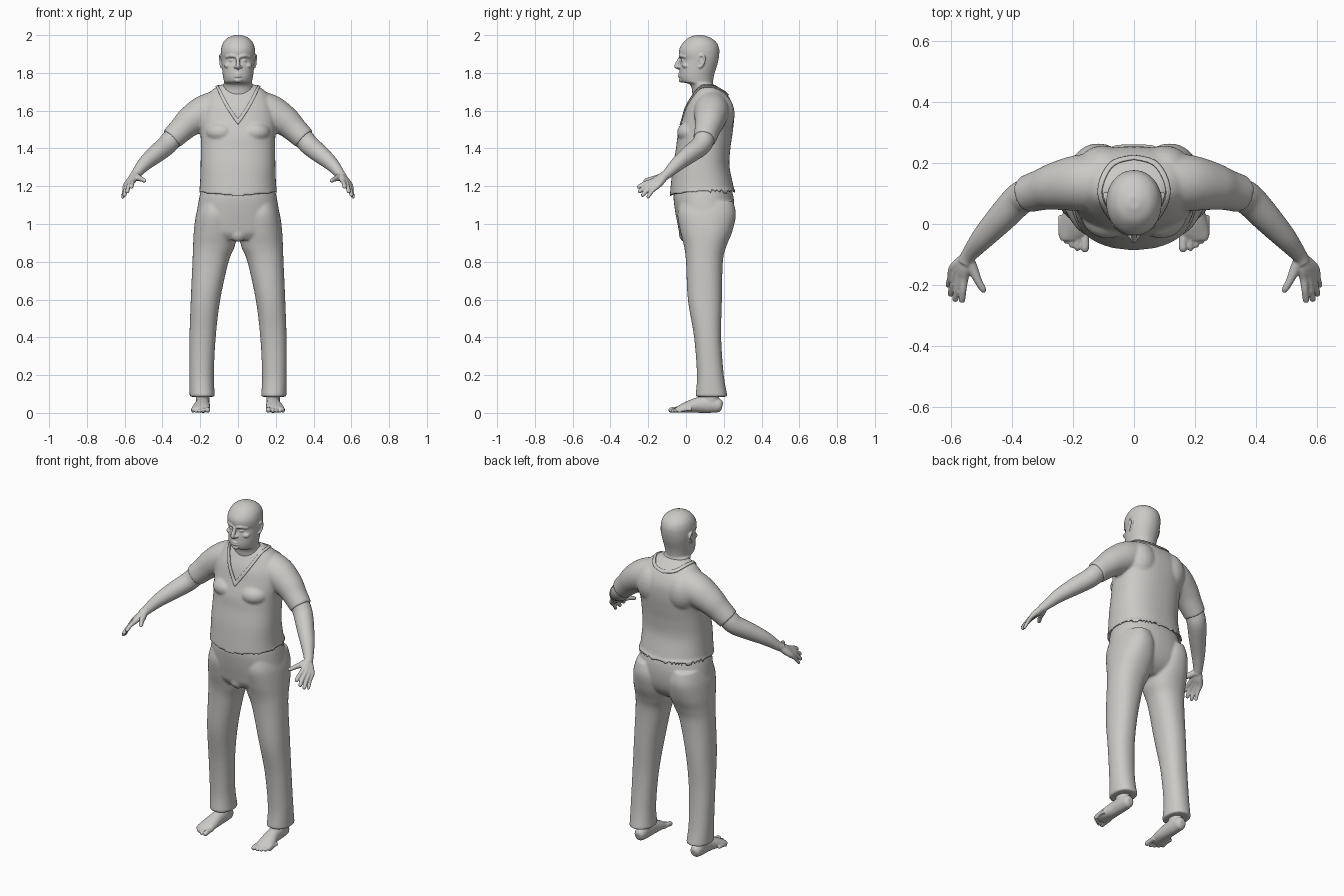
import bpy, bmesh, math
from mathutils import Vector, Matrix

mat = bpy.data.materials.new("light_grey")
mat.diffuse_color = (0.6, 0.59, 0.57, 1)


def smooth_rows(rows, steps=5):
    """Catmull-Rom interpolation of rows of numbers."""
    rows = [Vector(r) for r in rows]
    out = []
    for i in range(len(rows) - 1):
        a, b, c, d = rows[max(i - 1, 0)], rows[i], rows[i + 1], rows[min(i + 2, len(rows) - 1)]
        for k in range(steps):
            t = k / steps
            out.append(0.5 * (2 * b + (c - a) * t + (2 * a - 5 * b + 4 * c - d) * t * t
                              + (3 * b - a - 3 * c + d) * t ** 3))
    return out + [rows[-1]]


def loft(bm, rings):
    """Closed skin through rings of points."""
    vs = [[bm.verts.new(p) for p in r] for r in rings]
    n = len(vs[0])
    for a, b in zip(vs, vs[1:]):
        for i in range(n):
            bm.faces.new((a[i], a[(i + 1) % n], b[(i + 1) % n], b[i]))
    bm.faces.new(vs[0][::-1])
    bm.faces.new(vs[-1])


def power(v, e):
    return math.copysign(abs(v) ** e, v)


def stack(bm, rows, e=0.9, n=48):
    """Horizontal sections: z, x0, x1, y0, y1."""
    rings = []
    for z, x0, x1, y0, y1 in smooth_rows(rows):
        ang = [2 * math.pi * i / n for i in range(n)]
        rings.append([Vector(((x0 + x1) / 2 + (x1 - x0) / 2 * power(math.cos(a), e),
                              (y0 + y1) / 2 + (y1 - y0) / 2 * power(math.sin(a), e), z)) for a in ang])
    loft(bm, rings)


def tube(bm, rows, s=1, n=20):
    """Sections along a path: x, y, z, half width, half height; s mirrors x."""
    rows = smooth_rows([(r[0] * s, *r[1:], *([r[3]] if len(r) == 4 else [])) for r in rows])
    pts = [Vector(r[:3]) for r in rows]
    rings = []
    for i, (p, r) in enumerate(zip(pts, rows)):
        t = (pts[min(i + 1, len(pts) - 1)] - pts[max(i - 1, 0)]).normalized()
        up = Vector((0, 1, 0)) if abs(t.z) > 0.93 else Vector((0, 0, 1))
        u = t.cross(up).normalized()
        v = u.cross(t)
        rings.append([p + u * r[3] * math.cos(2 * math.pi * k / n)
                      + v * r[4] * math.sin(2 * math.pi * k / n) for k in range(n)])
    loft(bm, rings)


def ball(bm, c, r):
    m = Matrix.Translation(c) @ Matrix.Diagonal((*r, 1))
    bmesh.ops.create_uvsphere(bm, u_segments=20, v_segments=12, radius=1, matrix=m)


def finish(name, bm, voxel=0, soften=3):
    bmesh.ops.recalc_face_normals(bm, faces=bm.faces)
    me = bpy.data.meshes.new(name)
    bm.to_mesh(me)
    bm.free()
    me.materials.append(mat)
    me.shade_smooth()
    ob = bpy.data.objects.new(name, me)
    bpy.context.collection.objects.link(ob)
    if voxel:
        m = ob.modifiers.new("blend", 'REMESH')
        m.mode, m.voxel_size, m.use_smooth_shade = 'VOXEL', voxel, True
        m = ob.modifiers.new("soften", 'SMOOTH')
        m.factor, m.iterations = 0.5, soften
    return ob


SIDES = (1, -1)

# shirt: torso, chest and sleeves
bm = bmesh.new()
stack(bm, [(z, -x, x, a, b) for z, x, a, b in (
    (1.145, .208, -.086, .264), (1.22, .201, -.079, .247), (1.31, .198, -.069, .23),
    (1.40, .197, -.053, .235), (1.47, .198, -.044, .245), (1.55, .205, -.02, .254),
    (1.62, .195, .0, .25), (1.68, .165, .03, .222), (1.715, .13, .05, .185), (1.738, .09, .065, .15))], .85)
for v in bm.verts:
    if v.co.z < 1.15:
        v.co.z += .1 * abs(v.co.x) + .08 * (v.co.y + .08)
for s in SIDES:
    ball(bm, (.088 * s, .03, 1.485), (.085, .078, .06))
    ball(bm, (.1 * s, .18, 1.58), (.09, .078, .11))
    tube(bm, [(.06, .135, 1.63, .09), (.17, .135, 1.592, .093), (.25, .125, 1.545, .08),
              (.30, .113, 1.50, .068), (.352, .098, 1.45, .061)], s, 32)
shirt = finish("shirt", bm, .007, 6)

# neckline band laid onto the shirt
bm = bmesh.new()
half = [(0, .222, 1.68), (.075, .2, 1.695), (.122, .12, 1.735), (.112, .06, 1.715),
        (.07, .01, 1.63), (.035, -.018, 1.575), (0, -.03, 1.525)]
half = smooth_rows(half, 8)
path = half + [Vector((-p.x, p.y, p.z)) for p in half[-2:0:-1]]
centre = Vector((0, .09, 1.70))
grid = [[bm.verts.new(p.lerp(centre, .16 * k / 3)) for k in range(4)] for p in path]
for i, a in enumerate(grid):
    b = grid[(i + 1) % len(grid)]
    for k in range(3):
        bm.faces.new((a[k], a[k + 1], b[k + 1], b[k]))
band = finish("neckline_band", bm)
m = band.modifiers.new("lay", 'SHRINKWRAP')
m.target, m.wrap_mode, m.offset = shirt, 'ABOVE_SURFACE', .003
m = band.modifiers.new("thick", 'SOLIDIFY')
m.thickness, m.offset = .007, 0

# trousers: hips and legs
bm = bmesh.new()
stack(bm, [(z, -x, x, a, b) for z, x, a, b in (
    (1.20, .19, -.06, .235), (1.14, .205, -.066, .252), (1.07, .217, -.058, .255), (1.0, .227, -.045, .243),
    (.95, .2, -.034, .215), (.915, .13, -.01, .17))], .88)
for s in SIDES:
    stack(bm, [(z, *sorted((a * s, b * s)), c, d) for z, a, b, c, d in (
        (1.12, .04, .2, -.03, .25), (1.05, .012, .222, -.045, .264), (.96, .004, .234, -.03, .245),
        (.88, .018, .238, -.01, .213), (.8, .05, .241, 0, .195), (.6, .094, .25, .01, .19),
        (.4, .118, .257, .043, .186), (.2, .128, .258, .058, .2), (.085, .122, .256, .05, .22))])
ball(bm, (0, -.005, .95), (.045, .033, .045))
finish("trousers", bm, .007, 5)

# head and neck with facial features
bm = bmesh.new()
stack(bm, [(z, -x, x, a, b) for z, x, a, b in (
    (1.60, .08, .05, .2), (1.68, .085, .035, .175), (1.72, .08, .03, .152), (1.742, .076, .015, .144),
    (1.752, .074, -.022, .143), (1.775, .078, -.033, .146), (1.80, .082, -.034, .152),
    (1.84, .086, -.031, .165), (1.87, .089, -.026, .172), (1.90, .091, -.036, .176),
    (1.93, .089, -.034, .175), (1.96, .079, -.015, .162), (1.985, .056, .012, .132), (2.0, .02, .05, .09))], .96)
tube(bm, [(0, -.028, 1.885, .009), (0, -.04, 1.86, .010), (0, -.051, 1.836, .012), (0, -.036, 1.826, .009)])
for z, r in ((1.793, .006), (1.782, .007)):  # lips
    tube(bm, [(-.028, -.024, z, .003), (0, -.036, z, r), (.028, -.024, z, .003)])
ball(bm, (0, -.022, 1.762), (.022, .016, .014))
for s in SIDES:
    ball(bm, (.014 * s, -.036, 1.832), (.009, .01, .008))
    ball(bm, (.033 * s, -.013, 1.866), (.014, .013, .009))
    ball(bm, (.05 * s, .002, 1.838), (.024, .022, .016))
    tube(bm, [(.01, -.03, 1.886, .009), (.035, -.025, 1.891, .009), (.064, .0, 1.884, .008)], s)
    # ears
    tube(bm, [(.086, .068, 1.828, .006), (.09, .085, 1.84, .007), (.094, .098, 1.87, .007),
              (.094, .09, 1.892, .007), (.09, .072, 1.888, .006), (.086, .066, 1.865, .005)], s)
    ball(bm, (.085 * s, .082, 1.865), (.007, .014, .024))
finish("head", bm, .004, 2)

# arms and hands
bm = bmesh.new()
fingers = [((.557, -.178, 1.226), (.565, -.258, 1.193), .0105),
           ((.572, -.174, 1.217), (.588, -.254, 1.168), .0105),
           ((.585, -.163, 1.208), (.603, -.236, 1.148), .0105),
           ((.595, -.148, 1.203), (.611, -.206, 1.138), .009)]
for s in SIDES:
    tube(bm, [(.27, .12, 1.53, .05), (.345, .098, 1.455, .054), (.38, .078, 1.415, .053),
              (.435, .02, 1.37, .048), (.495, -.045, 1.318, .038), (.54, -.1, 1.265, .026),
              (.553, -.125, 1.248, .025)], s, 28)
    for base, tip, r in fingers:
        b, t = Vector(base), Vector(tip)
        mid = b.lerp(t, .5) + Vector((0, 0, .005))
        tube(bm, [(.545, -.105, 1.26, .018), (*Vector((.545, -.105, 1.26)).lerp(b, .55), .019),
                  (*b, .0145), (*mid, r + .001), (*b.lerp(t, .9), r), (*t, .005)], s, 14)
    tube(bm, [(.545, -.11, 1.257, .018), (.53, -.145, 1.245, .018), (.512, -.185, 1.238, .013),
              (.496, -.213, 1.23, .011), (.489, -.224, 1.227, .005)], s, 14)
finish("arms_and_hands", bm, .004, 2)

# feet and toes
bm = bmesh.new()
toes = [(.161, -.092, .014), (.185, -.088, .0105), (.204, -.078, .010), (.222, -.065, .010), (.238, -.046, .010)]
for s in SIDES:
    tube(bm, [(.186, .192, .034, .014, .018), (.186, .178, .037, .03, .034), (.186, .13, .045, .036, .045),
              (.187, .07, .042, .038, .042), (.193, .01, .031, .046, .031), (.198, -.03, .021, .049, .021),
              (.197, -.05, .015, .044, .014)], s, 28)
    tube(bm, [(.187, .13, .03, .034, .045), (.187, .13, .09, .036, .045), (.188, .13, .2, .042, .045)], s, 28)
    for x, y, r in toes:
        tube(bm, [(x, y + .075, .02, r), (x, y + .04, .019, r), (x, y + .012, r + .001, r),
                  (x, y, r, r * .5)], s, 14)
finish("feet", bm, .004, 2)
